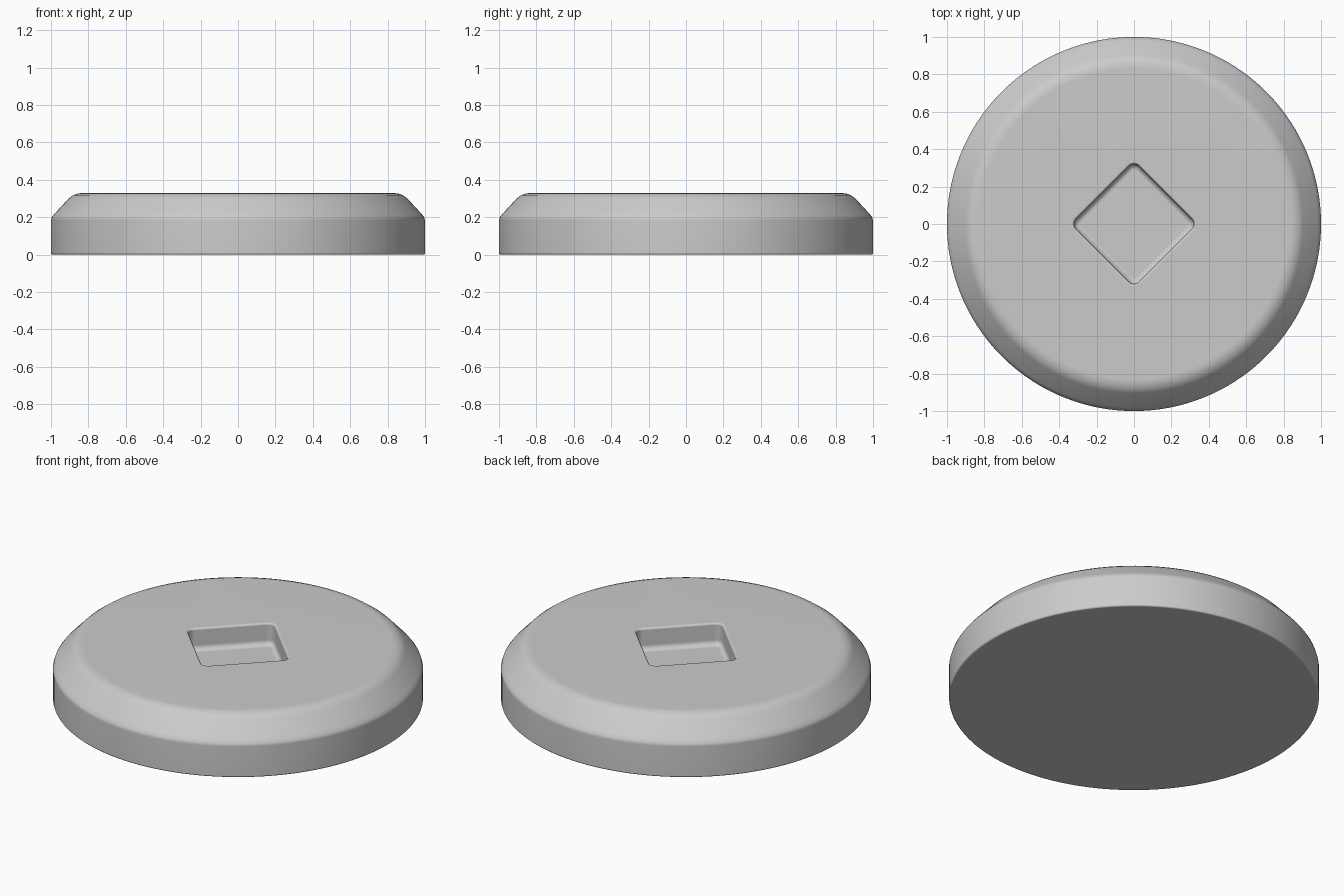
import bpy, bmesh
from math import cos, sin, pi, radians

cube = bpy.data.objects.get("Cube")
if cube:
    bpy.data.objects.remove(cube, do_unlink=True)

CORNER_STEPS = 40   # points per quarter turn
TOP = 0.33
POCKET = 0.28       # distance of pocket corner centres from the axis
FLOOR = 0.20


def ring(bm, corner, radius, z):
    """Rounded diamond; a plain circle when corner is 0."""
    verts = []
    for k in range(4):
        mid = k * pi / 2
        for j in range(CORNER_STEPS):
            a = mid - pi / 4 + (j + 0.5) / CORNER_STEPS * pi / 2
            verts.append(bm.verts.new((corner * cos(mid) + radius * cos(a),
                                       corner * sin(mid) + radius * sin(a), z)))
    return verts


def fillet(r, z, size, start, steps=5):
    """Quarter arc of (radius, height) points around centre (r, z)."""
    angles = [start + i / steps * pi / 2 for i in range(steps + 1)]
    return [(r + size * cos(a), z + size * sin(a)) for a in angles]


# Outer wall: small base fillet, upright side, rounded bevel up to the top
outer = fillet(0.99, 0.01, 0.01, -pi / 2)
outer += [(1, 0.185), (0.995, 0.201), (0.982, 0.218), (0.905, 0.301),
          (0.882, 0.318), (0.857, 0.327), (0.83, TOP)]

# Pocket wall: rounded lip, upright side, rounded floor edge
lip = fillet(0.052, TOP - 0.012, 0.012, pi / 2)
floor_edge = [(r, z) for r, z in reversed(fillet(0.01, FLOOR + 0.03, 0.03, -pi / 2))]

bm = bmesh.new()
rings = [ring(bm, 0, r, z) for r, z in outer]
rings += [ring(bm, POCKET, r, z) for r, z in lip + floor_edge]
n = len(rings[0])
for low, high in zip(rings, rings[1:]):
    for i in range(n):
        j = (i + 1) % n
        bm.faces.new((low[i], low[j], high[j], high[i]))
bm.faces.new(rings[0][::-1])
bm.faces.new(rings[-1])
bmesh.ops.recalc_face_normals(bm, faces=bm.faces)

mesh = bpy.data.meshes.new("disc_with_pocket")
bm.to_mesh(mesh)
bm.free()
disc = bpy.data.objects.new("disc_with_pocket", mesh)
bpy.context.collection.objects.link(disc)

# Plain grey finish
grey = bpy.data.materials.new("light_grey")
grey.use_nodes = True
colour = (0.6, 0.6, 0.6, 1)
grey.diffuse_color = colour
grey.node_tree.nodes["Principled BSDF"].inputs["Base Color"].default_value = colour
mesh.materials.append(grey)

# Smooth fillets with flat broad faces
bpy.ops.object.select_all(action='DESELECT')
disc.select_set(True)
bpy.context.view_layer.objects.active = disc
bpy.ops.object.shade_smooth_by_angle(angle=radians(35))
normals = disc.modifiers.new("flat_broad_faces", 'WEIGHTED_NORMAL')
normals.keep_sharp = True
